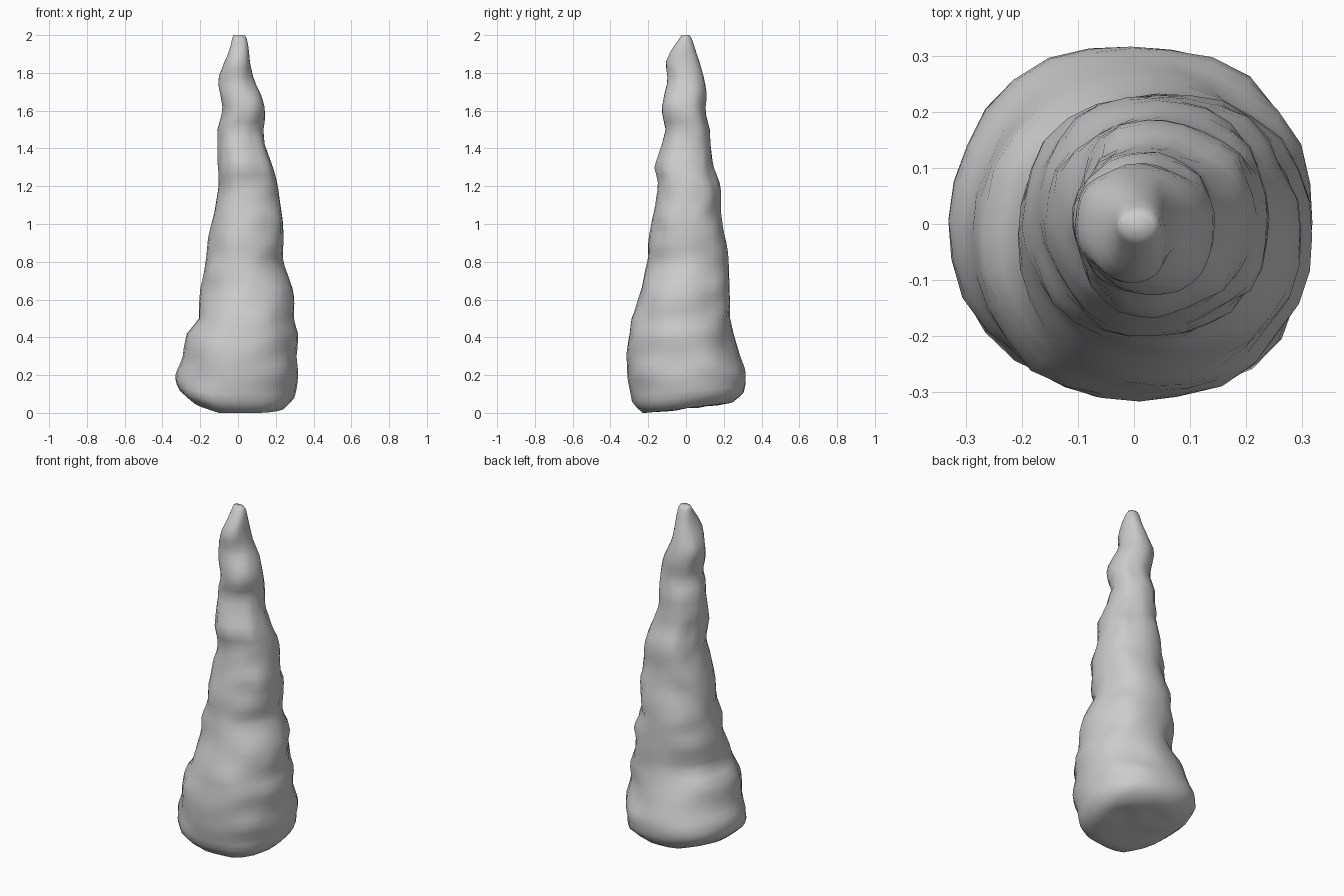
import bpy, bmesh, math
from mathutils import Vector, noise

if "Cube" in bpy.data.objects:
    bpy.data.objects.remove(bpy.data.objects["Cube"])

# Silhouette rows: height, left x, right x, front y, back y
ROWS = [
    (0.00, -.24, .25, -.23, .24), (0.05, -.30, .30, -.29, .30),
    (0.12, -.33, .315, -.30, .315), (0.20, -.33, .32, -.31, .32),
    (0.30, -.29, .31, -.315, .285), (0.42, -.27, .32, -.295, .25),
    (0.50, -.21, .295, -.29, .235), (0.65, -.205, .29, -.24, .23),
    (0.80, -.17, .24, -.20, .225), (0.92, -.16, .245, -.195, .21),
    (1.05, -.13, .235, -.175, .19), (1.20, -.105, .21, -.145, .18),
    (1.30, -.105, .18, -.17, .145), (1.42, -.11, .145, -.125, .13),
    (1.50, -.11, .135, -.11, .125), (1.60, -.08, .145, -.13, .105),
    (1.68, -.095, .125, -.115, .11), (1.76, -.108, .085, -.095, .10),
    (1.85, -.075, .065, -.11, .075), (1.92, -.045, .058, -.08, .05),
    (1.975, -.033, .05, -.04, .035), (2.00, -.025, .035, -.022, .018),
]
SIDES = 28


def extents(z):
    # Interpolate the silhouette at a height
    for a, b in zip(ROWS, ROWS[1:]):
        if z <= b[0] + 1e-6:
            t = (z - a[0]) / (b[0] - a[0])
            return [p + (q - p) * t for p, q in zip(a[1:], b[1:])]


def base_lift(x, y):
    # Uneven, tilted underside
    return max(0, 0.025 + 0.12 * y + 0.25 * max(0, -x - 0.1))


def ring(bm, z, scale=1.0):
    x0, x1, y0, y1 = extents(z)
    cx, cy = (x0 + x1) / 2, (y0 + y1) / 2
    verts = []
    for i in range(SIDES):
        a = 2 * math.pi * i / SIDES
        c, s = math.cos(a), math.sin(a)
        # Lumps: wider than tall, fading at the tip
        lump = noise.noise(Vector((c * 1.5, s * 1.5, z * 7)))
        lump += 0.5 * noise.noise(Vector((c * 3, s * 3, z * 11 + 5)))
        amp = 0.022 * min(1, (2 - z) * 1.5)
        diag = math.sin(2 * a) ** 2
        f = 1 + 0.02 * diag
        d = amp * lump * (0.35 + 0.65 * diag)
        x = cx + ((x1 - x0) / 2 * f + d) * c * scale
        y = cy + ((y1 - y0) / 2 * f + d) * s * scale
        h = z + base_lift(x, y) * max(0, 1 - z / 0.25)
        if scale < 1 and z == 0:
            h += 0.012 * noise.noise(Vector((x * 9, y * 9, 2)))
        verts.append(bm.verts.new((x, y, max(0, h))))
    return verts


bm = bmesh.new()
# Underside rings, then the tapering shaft
heights = [0, .03, .06] + [.1 + .04 * i for i in range(47)] + [1.98, 2.0]
rings = [ring(bm, 0, s) for s in (0.25, 0.5, 0.75)] + [ring(bm, z) for z in heights]
for lo, hi in zip(rings, rings[1:]):
    for i in range(SIDES):
        j = (i + 1) % SIDES
        bm.faces.new((lo[i], lo[j], hi[j], hi[i]))
bm.faces.new(rings[0][::-1])
bm.faces.new(rings[-1])
bmesh.ops.recalc_face_normals(bm, faces=bm.faces)
for f in bm.faces:
    f.smooth = True

mesh = bpy.data.meshes.new("stalagmite")
bm.to_mesh(mesh)
bm.free()
bpy.context.collection.objects.link(bpy.data.objects.new("stalagmite", mesh))
